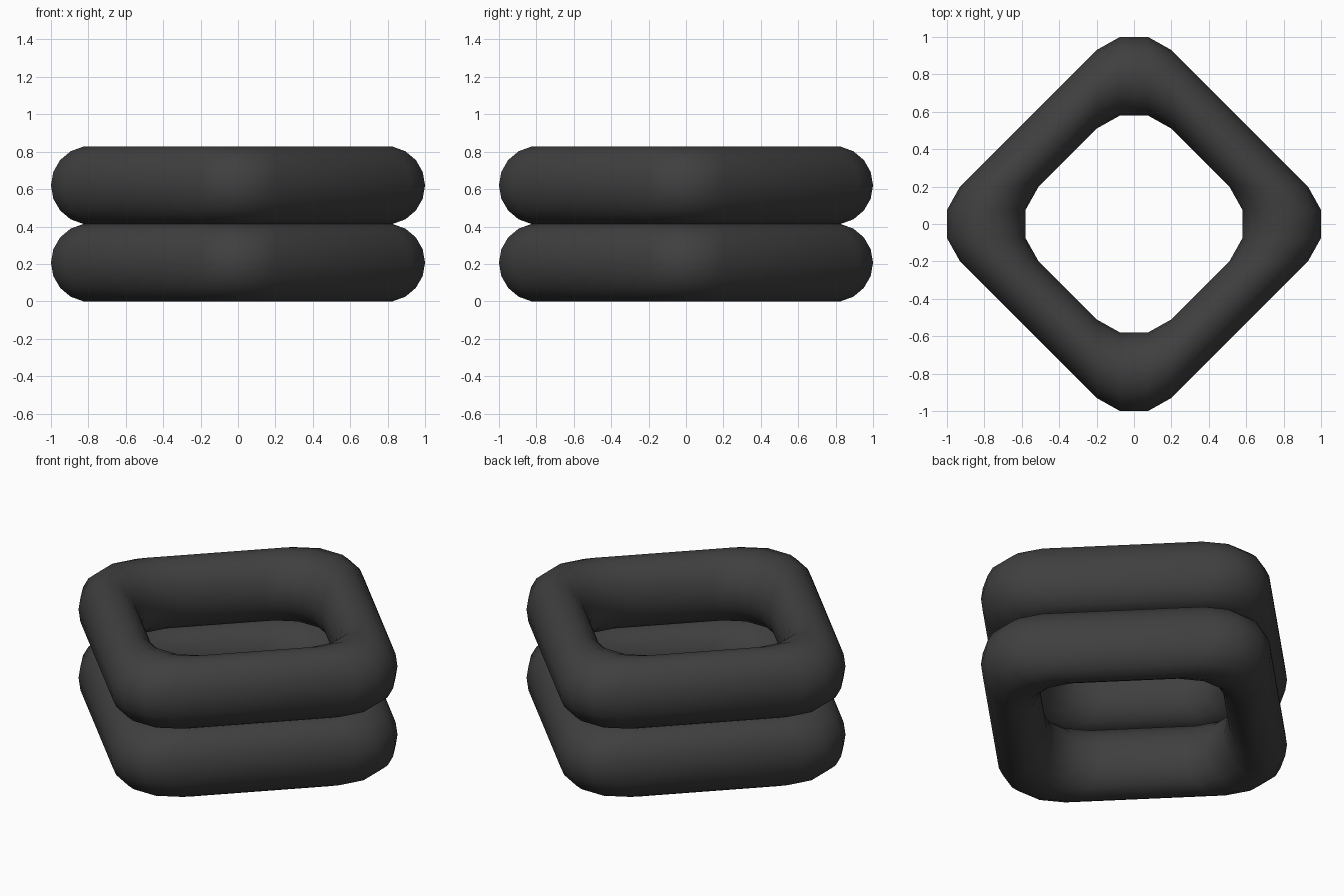
import bpy
import bmesh
from math import cos, sin, tau
from mathutils import Matrix, Vector

cube = bpy.data.objects.get("Cube")
if cube:
    bpy.data.objects.remove(cube, do_unlink=True)

# Dark rubber
rubber = bpy.data.materials.new("dark grey rubber")
rubber.use_nodes = True
color = (0.05, 0.05, 0.05, 1)
rubber.diffuse_color = color
rubber.node_tree.nodes["Principled BSDF"].inputs["Base Color"].default_value = color

RADIUS = 0.21
SIDES = 18
HALF_HEIGHT = RADIUS * sin(tau / 4 - tau / SIDES / 2)
# Tube centres across one corner: (sideways, outward)
CORNER = [(0.2, 0.72), (0.075, 0.79), (-0.075, 0.79), (-0.2, 0.72)]


def make_ring(name, z):
    """Square ring: round sections at each corner, bridged in a closed loop."""
    bm = bmesh.new()
    loops = []
    for quarter in range(4):
        turn = Matrix.Rotation(quarter * tau / 4, 4, "Z")
        for side, out in CORNER:
            loops.append([
                bm.verts.new(turn @ Vector((side, out + RADIUS * cos(a), z + RADIUS * sin(a))))
                for a in (tau * i / SIDES for i in range(SIDES))])
    for k, loop in enumerate(loops):
        nxt = loops[(k + 1) % len(loops)]
        for i in range(SIDES):
            j = (i + 1) % SIDES
            bm.faces.new((loop[i], loop[j], nxt[j], nxt[i])).smooth = True
    bmesh.ops.recalc_face_normals(bm, faces=bm.faces)
    mesh = bpy.data.meshes.new(name)
    bm.to_mesh(mesh)
    bm.free()
    mesh.materials.append(rubber)
    bpy.context.collection.objects.link(bpy.data.objects.new(name, mesh))


# Two stacked rings
make_ring("lower_ring", HALF_HEIGHT)
make_ring("upper_ring", 3 * HALF_HEIGHT)
